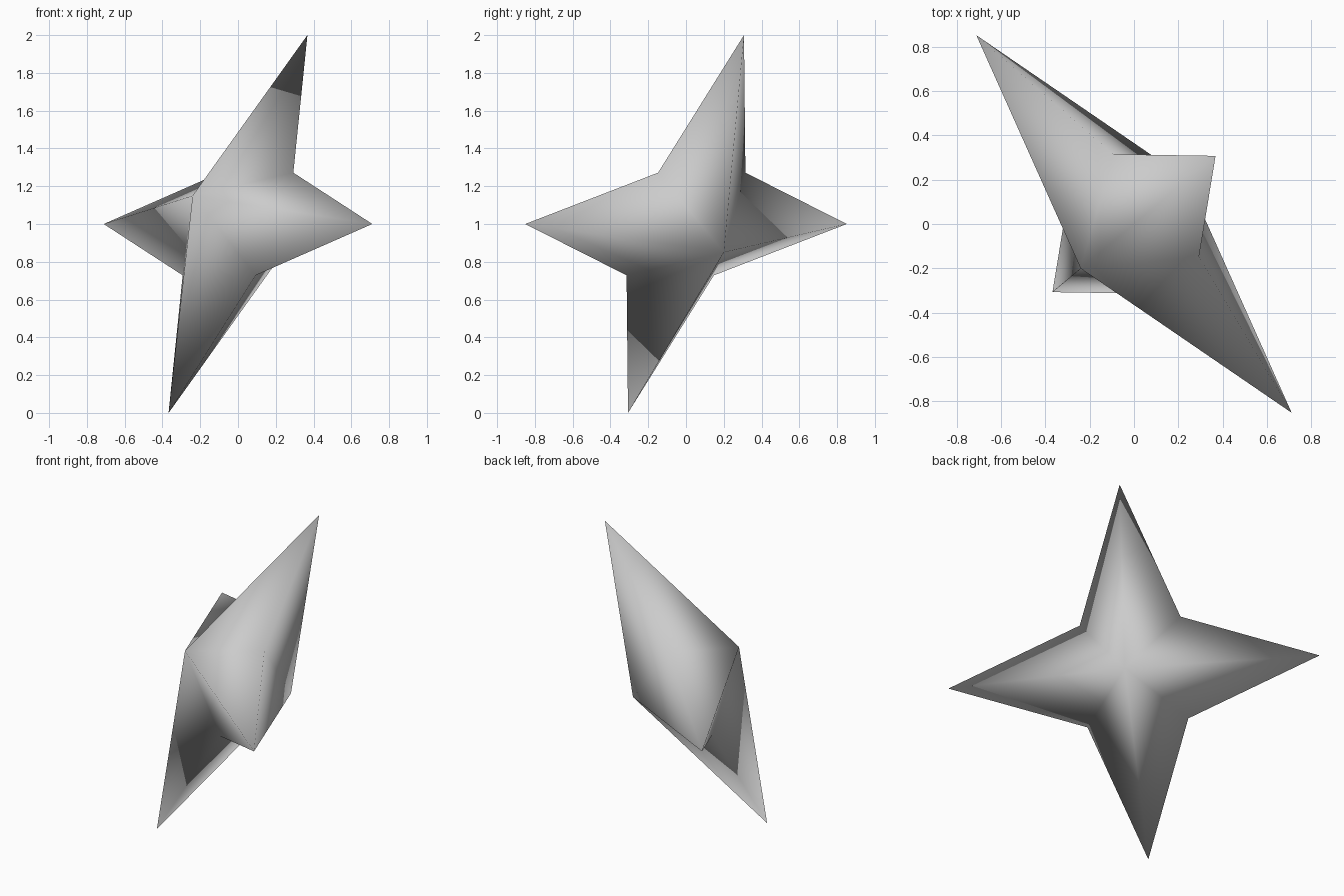
import bpy
import bmesh
from math import cos, sin, pi
from mathutils import Matrix, Vector

cube = bpy.data.objects.get("Cube")
if cube:
    bpy.data.objects.remove(cube, do_unlink=True)

TIP, NOTCH, DEPTH = 1.109, 0.426, 0.347

# Plain grey material
grey = bpy.data.materials.new("light_grey")
grey.use_nodes = True
color = (0.6, 0.6, 0.6, 1.0)
grey.diffuse_color = color
grey.node_tree.nodes["Principled BSDF"].inputs["Base Color"].default_value = color

# Four-pointed outline with an apex on each side
bm = bmesh.new()
rim = []
for i in range(8):
    r = NOTCH if i % 2 else TIP
    rim.append(bm.verts.new((r * cos(i * pi / 4), r * sin(i * pi / 4), 0)))
for side in (1, -1):
    apex = bm.verts.new((0, 0, side * DEPTH))
    for i in range(8):
        bm.faces.new((rim[i], rim[(i + 1) % 8], apex))
bmesh.ops.recalc_face_normals(bm, faces=bm.faces[:])

# Tilt the star: one pair of points lies level, the other leans upright
level = Vector((0.71, -0.85, 0)).normalized()
upright = Vector((0.365, 0.31, 1))
upright = (upright - level * upright.dot(level)).normalized()
axis = level.cross(upright)
tilt = Matrix((level, upright, axis)).transposed().to_4x4()
bm.transform(Matrix.Translation((0, 0, 1)) @ tilt)

# Soft shading over every face
for face in bm.faces:
    face.smooth = True
mesh = bpy.data.meshes.new("four_pointed_star")
bm.to_mesh(mesh)
bm.free()
mesh.materials.append(grey)
star = bpy.data.objects.new("four_pointed_star", mesh)
bpy.context.collection.objects.link(star)
